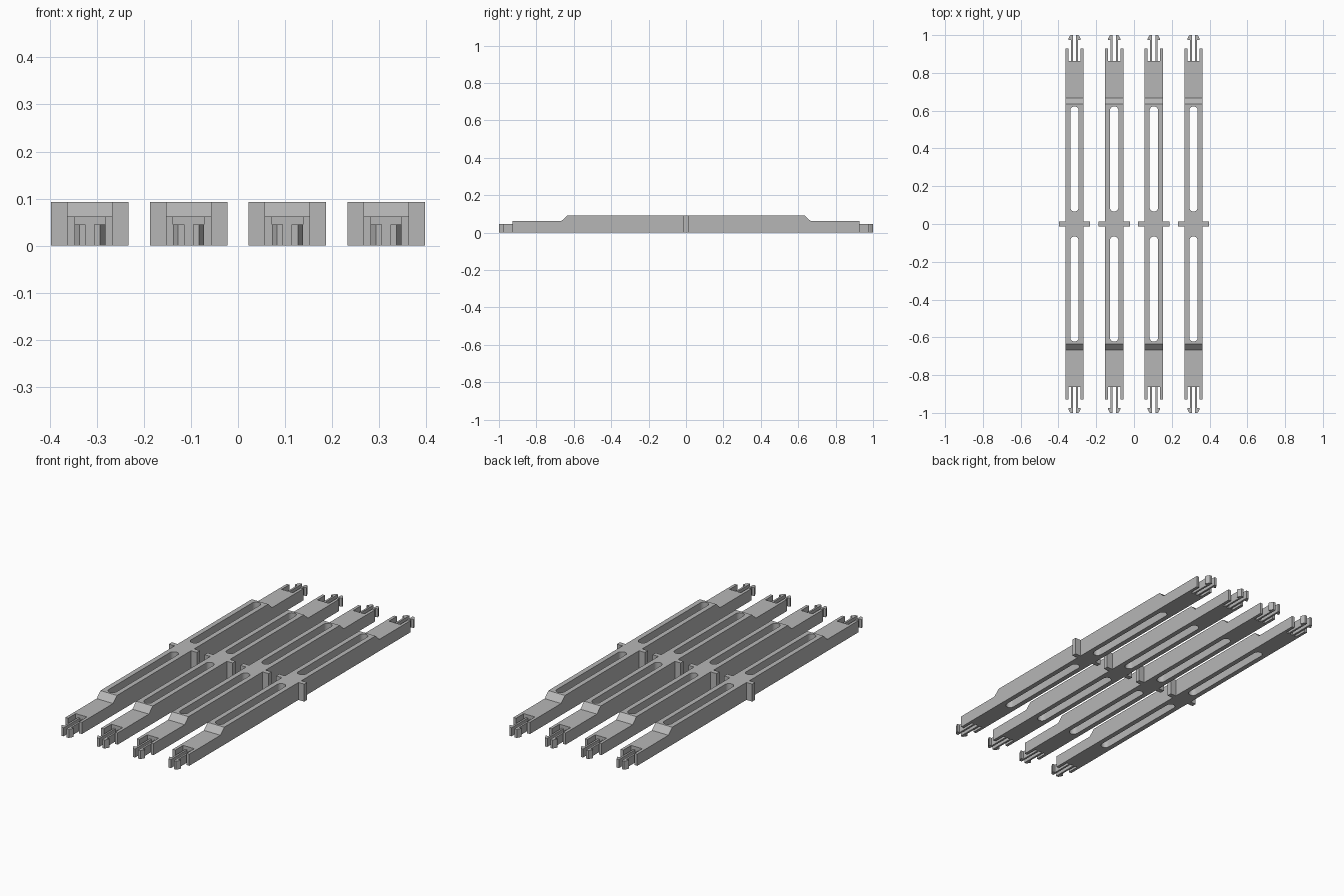
import bpy, bmesh, math
from mathutils import Vector

cube = bpy.data.objects.get("Cube")
if cube:
    bpy.data.objects.remove(cube, do_unlink=True)

grey = bpy.data.materials.new("light_grey_plastic")
grey.use_nodes = True
colour = (0.47, 0.47, 0.47, 1)
grey.diffuse_color = colour
grey.node_tree.nodes["Principled BSDF"].inputs["Base Color"].default_value = colour

HALF = 0.0485            # half width of a bar
TOP, STEP, CLIP = 0.0925, 0.062, 0.045   # heights
NOTCH = 0.863            # inner end of the clip notch


def prism(name, points, offset):
    """Closed solid made by extruding a flat outline along an offset."""
    bm = bmesh.new()
    face = bm.faces.new([bm.verts.new(p) for p in points])
    new = bmesh.ops.extrude_face_region(bm, geom=[face])["geom"]
    bmesh.ops.translate(bm, vec=Vector(offset),
                        verts=[v for v in new if isinstance(v, bmesh.types.BMVert)])
    bmesh.ops.recalc_face_normals(bm, faces=bm.faces)
    mesh = bpy.data.meshes.new(name)
    bm.to_mesh(mesh)
    bm.free()
    mesh.materials.append(grey)
    obj = bpy.data.objects.new(name, mesh)
    bpy.context.collection.objects.link(obj)
    return obj


def plan(name, outline, z0, z1):
    return prism(name, [(x, y, z0) for x, y in outline], (0, 0, z1 - z0))


def box(name, x, y0, y1, z0, z1):
    return plan(name, [(-x, y0), (x, y0), (x, y1), (-x, y1)], z0, z1)


def slot_outline(r, y0, y1, steps=10):
    """Rounded-end slot along y."""
    arc = [math.pi * i / steps for i in range(steps + 1)]
    far = [(r * math.cos(a), y1 - r + r * math.sin(a)) for a in arc]
    near = [(-r * math.cos(a), y0 + r - r * math.sin(a)) for a in arc]
    return far + near


# Bar body: stepped side profile
half_profile = [(0.928, 0), (0.928, STEP), (0.666, STEP), (0.634, TOP)]
profile = half_profile + [(-y, z) for y, z in reversed(half_profile)]
body = prism("bar_body", [(-HALF, y, z) for y, z in profile], (2 * HALF, 0, 0))

# Centre cross arms, long slots and end notches
tools = [(box("cross_arm", 0.0825, -0.0125, 0.0125, 0, TOP), 'UNION')]
for s in (1, -1):
    slot = [(x, s * y) for x, y in slot_outline(0.0225, 0.066, 0.623)]
    tools.append((plan("slot_cutter", slot, -0.1, 0.2), 'DIFFERENCE'))
    tools.append((box("notch_cutter", 0.033, s * NOTCH, s * 1.1, -0.1, 0.2), 'DIFFERENCE'))
for tool, operation in tools:
    mod = body.modifiers.new(tool.name, 'BOOLEAN')
    mod.object, mod.operation, mod.solver = tool, operation, 'EXACT'
bpy.context.view_layer.update()
body_mesh = bpy.data.meshes.new_from_object(
    body.evaluated_get(bpy.context.evaluated_depsgraph_get()))
body.modifiers.clear()
body.data = body_mesh
for tool, _ in tools:
    bpy.data.objects.remove(tool, do_unlink=True)

# Snap clip prongs with barbed tips
prong = [(0.009, NOTCH - 0.002), (0.019, NOTCH - 0.002), (0.019, 0.975),
         (0.033, 0.975), (0.033, 0.981), (0.022, 1.0), (0.009, 1.0)]
parts = [body]
for sy, end in ((1, "back"), (-1, "front")):
    for sx, side in ((1, "left"), (-1, "right")):
        parts.append(plan(f"{end}_{side}_clip_prong",
                          [(sx * x, sy * y) for x, y in prong], 0, CLIP))

# Four identical bars side by side
for i in range(4):
    for part in parts:
        bar_part = part if i == 0 else part.copy()
        if i:
            bpy.context.collection.objects.link(bar_part)
        bar_part.location.x = -0.315 + 0.21 * i
for obj in bpy.context.scene.objects:
    obj.select_set(obj.type == 'MESH')
bpy.context.view_layer.objects.active = body
bpy.ops.object.shade_smooth_by_angle(angle=math.radians(30))
